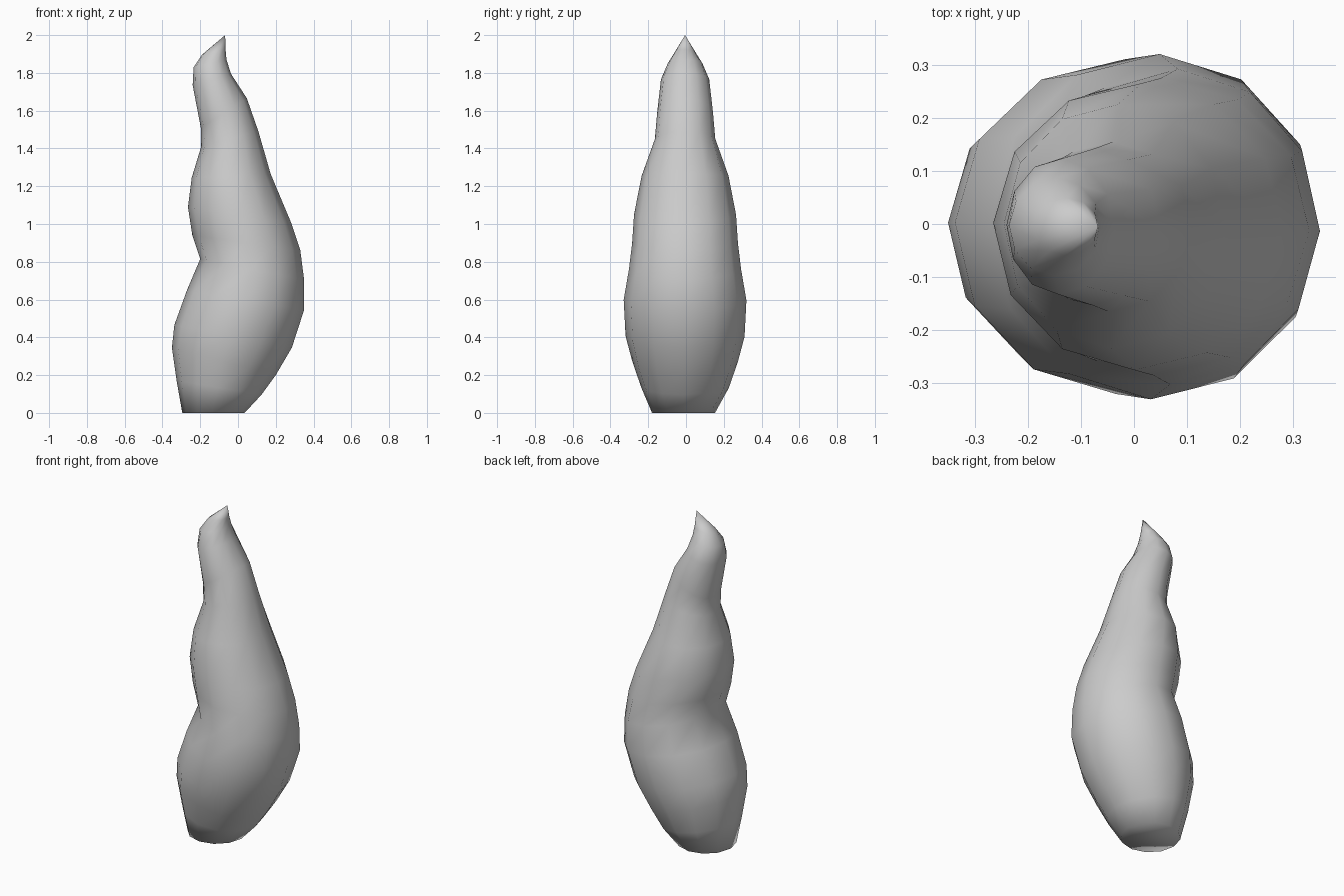
import bpy, bmesh, math

if "Cube" in bpy.data.objects:
    bpy.data.objects.remove(bpy.data.objects["Cube"])

SIDES = 12
TURN = math.radians(-1.5)

# Tilted rings: left x, left z, right x, right z, half depth in y
RINGS = [
    (-.295, 0, .035, 0, .167),
    (-.325, .17, .125, .097, .232),
    (-.35, .345, .2, .2, .28),
    (-.337, .465, .285, .345, .315),
    (-.27, .65, .35, .545, .325),
    (-.2, .815, .35, .705, .297),
    (-.242, .94, .33, .86, .28),
    (-.265, 1.09, .28, 1.01, .27),
    (-.245, 1.245, .173, 1.265, .23),
    (-.195, 1.41, .108, 1.49, .16),
    (-.197, 1.51, .047, 1.665, .148),
    (-.24, 1.735, -.037, 1.795, .128),
    (-.235, 1.83, -.061, 1.87, .092),
    (-.19, 1.897, -.066, 1.925, .054),
]

bm = bmesh.new()
loops = []
for lx, lz, rx, rz, depth in RINGS:
    cx, cz = (lx + rx) / 2, (lz + rz) / 2
    hx, hz = (rx - lx) / 2, (rz - lz) / 2
    cy = -.013 if lz == 0 else -.005
    loop = []
    for i in range(SIDES):
        a = TURN + math.tau * i / SIDES
        c, s = math.cos(a), math.sin(a)
        loop.append(bm.verts.new((cx + hx * c, cy + depth * s, cz + hz * c)))
    loops.append(loop)

# Skin between rings, pointed tip and flat base
for low, high in zip(loops, loops[1:]):
    for i in range(SIDES):
        j = (i + 1) % SIDES
        bm.faces.new((low[i], low[j], high[j], high[i]))
tip = bm.verts.new((-.068, -.005, 2))
for i in range(SIDES):
    bm.faces.new((loops[-1][i], loops[-1][(i + 1) % SIDES], tip))
bm.faces.new(loops[0][::-1])
for f in bm.faces:
    f.smooth = True
bmesh.ops.recalc_face_normals(bm, faces=bm.faces)

mesh = bpy.data.meshes.new("curled_horn")
bm.to_mesh(mesh)
bm.free()
bpy.context.collection.objects.link(bpy.data.objects.new("curled_horn", mesh))
